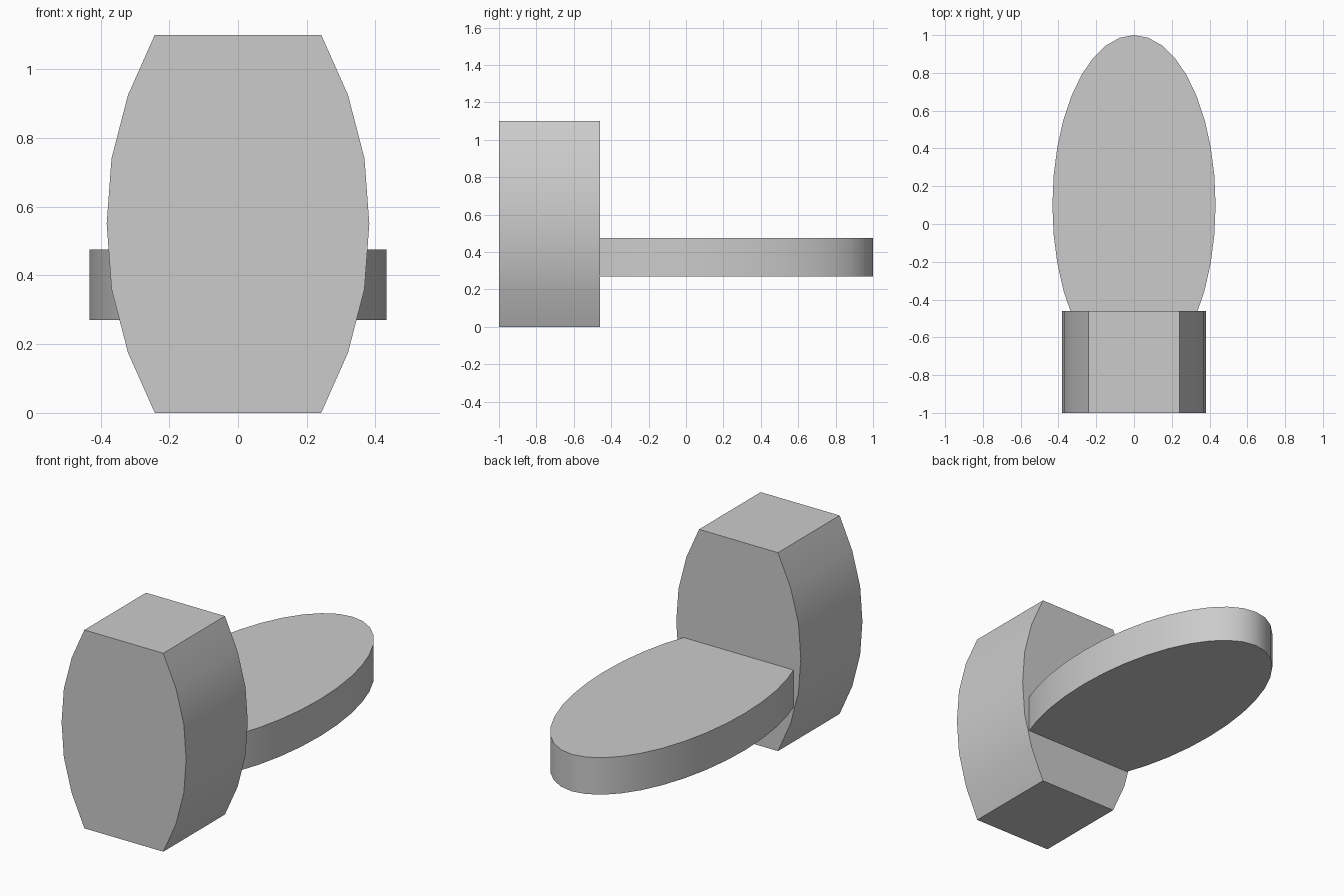
import bpy
import bmesh
from math import cos, sin, pi, radians
from mathutils import Vector

cube = bpy.data.objects.get("Cube")
if cube:
    bpy.data.objects.remove(cube, do_unlink=True)

# One plain grey for everything
grey = bpy.data.materials.new("plain grey")
grey.use_nodes = True
colour = (0.6, 0.6, 0.6, 1)
grey.diffuse_color = colour
grey.node_tree.nodes["Principled BSDF"].inputs["Base Color"].default_value = colour


def extrude_outline(name, points, depth):
    """Fill a closed outline and extrude it into a solid."""
    bm = bmesh.new()
    face = bm.faces.new([bm.verts.new(p) for p in points])
    result = bmesh.ops.extrude_face_region(bm, geom=[face], use_keep_orig=True)
    moved = [v for v in result["geom"] if isinstance(v, bmesh.types.BMVert)]
    bmesh.ops.translate(bm, verts=moved, vec=Vector(depth))
    bmesh.ops.recalc_face_normals(bm, faces=bm.faces)
    mesh = bpy.data.meshes.new(name)
    bm.to_mesh(mesh)
    bm.free()
    mesh.materials.append(grey)
    obj = bpy.data.objects.new(name, mesh)
    bpy.context.collection.objects.link(obj)
    bpy.ops.object.select_all(action="DESELECT")
    obj.select_set(True)
    bpy.context.view_layer.objects.active = obj
    bpy.ops.object.shade_smooth_by_angle(angle=radians(30))
    return obj


# Upright block: barrel outline, mirrored top to bottom and side to side
height = 1.10
lower = [(0.242, 0), (0.32, 0.175), (0.368, 0.36)]
side = lower + [(0.382, height / 2)] + [(x, height - z) for x, z in reversed(lower)]
barrel = side + [(-x, z) for x, z in reversed(side)]
extrude_outline("upright_block", [(x, -1, z) for x, z in barrel], (0, 0.54, 0))

# Flat oval plate, its front end set into the block
steps = 36
oval = [(0.432 * cos(2 * pi * i / steps), 0.1 + 0.9 * sin(2 * pi * i / steps), 0.27)
        for i in range(steps)]
extrude_outline("oval_plate", oval, (0, 0, 0.205))
